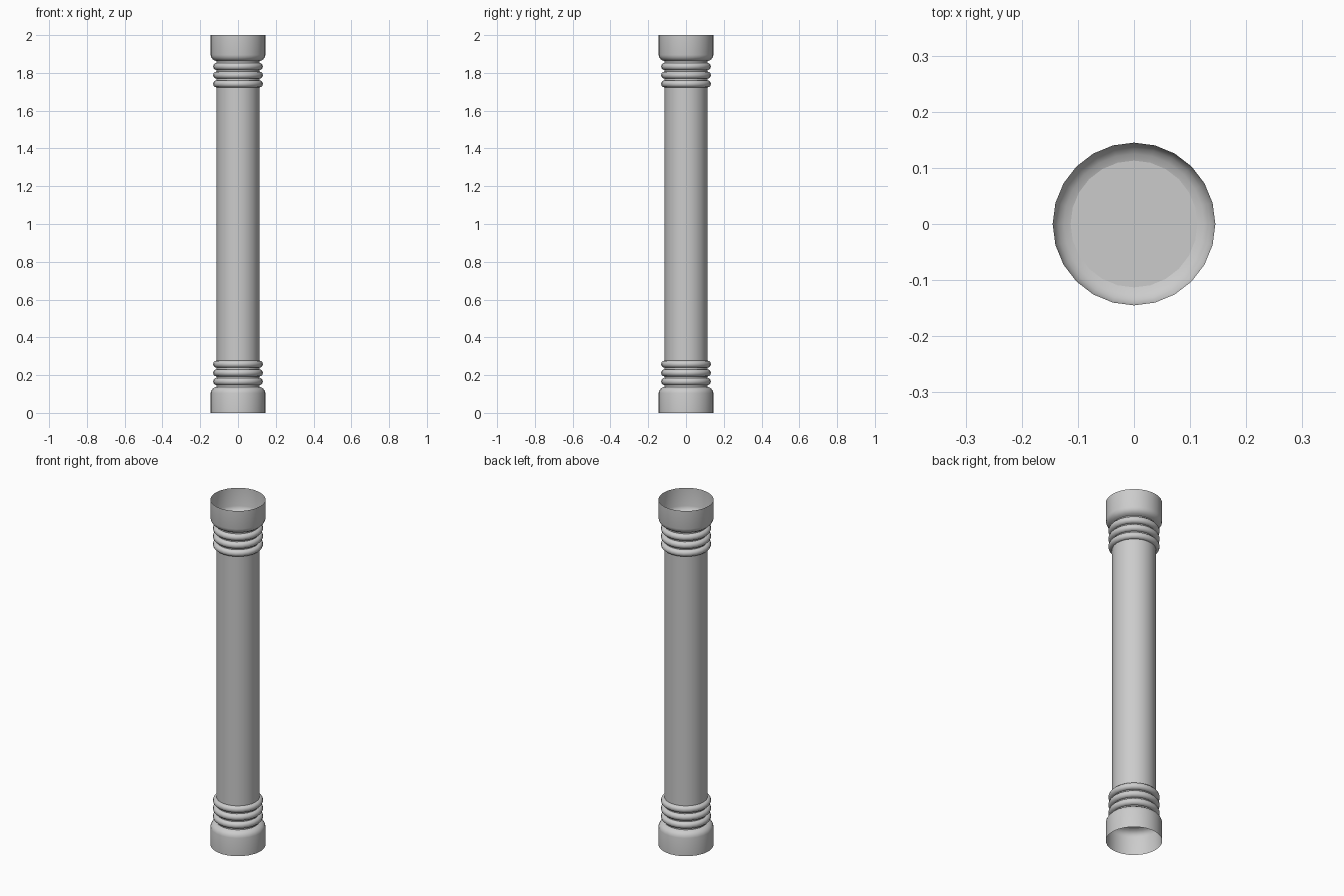
import bpy, bmesh, math

if "Cube" in bpy.data.objects:
    bpy.data.objects.remove(bpy.data.objects["Cube"])

SIDES = 24
HEIGHT = 2.0


def smooth(obj, angle=35):
    bpy.ops.object.select_all(action='DESELECT')
    obj.select_set(True)
    bpy.context.view_layer.objects.active = obj
    bpy.ops.object.shade_smooth_by_angle(angle=math.radians(angle))


def lathe(name, profile, closed=False):
    """Spin an (r, z) profile around the z axis."""
    bm = bmesh.new()
    rings = [[bm.verts.new((r * math.cos(2 * math.pi * i / SIDES),
                            r * math.sin(2 * math.pi * i / SIDES), z))
              for i in range(SIDES)] for r, z in profile]
    pairs = list(zip(rings, rings[1:]))
    if closed:
        pairs.append((rings[-1], rings[0]))
    for a, b in pairs:
        for i in range(SIDES):
            j = (i + 1) % SIDES
            bm.faces.new((a[i], a[j], b[j], b[i]))
    mesh = bpy.data.meshes.new(name)
    bm.to_mesh(mesh)
    bm.free()
    obj = bpy.data.objects.new(name, mesh)
    bpy.context.collection.objects.link(obj)
    smooth(obj)
    return obj


# Shaft, closed at both ends
bpy.ops.mesh.primitive_cylinder_add(vertices=SIDES, radius=0.113, depth=1.724,
                                    location=(0, 0, HEIGHT / 2),
                                    rotation=(0, 0, math.pi / 2))
shaft = bpy.context.object
shaft.name = "shaft"
smooth(shaft)

# Open socket: straight wall with a rounded shoulder
SOCKET = [(0.145, 0.0), (0.145, 0.105), (0.142, 0.117),
          (0.135, 0.127), (0.125, 0.134), (0.113, 0.138)]

for end, flip in (("bottom", False), ("top", True)):
    def place(points):
        # Mirror to the upper end, reversing order to keep normals outward
        return [(r, HEIGHT - z) for r, z in reversed(points)] if flip else points

    lathe(end + "_socket", place(SOCKET))

    # Three rounded rings beside each socket
    for k, zc in enumerate((0.166, 0.212, 0.258)):
        ring = [(0.113 + 0.019 * math.cos(2 * math.pi * i / 12),
                 zc + 0.019 * math.sin(2 * math.pi * i / 12)) for i in range(12)]
        lathe(f"{end}_ring_{k + 1}", place(ring), closed=True)
